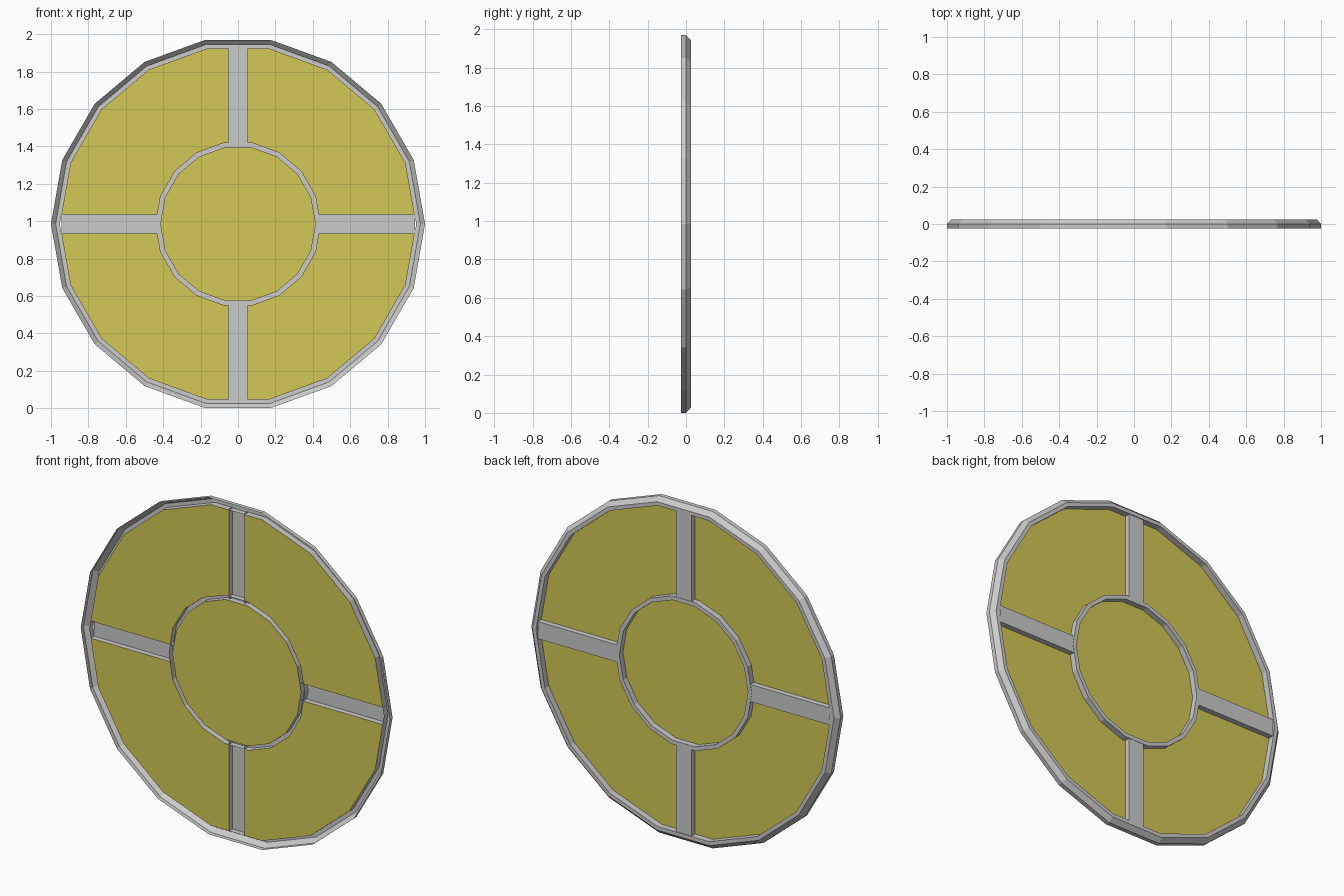
import bpy, bmesh
from math import cos, sin, radians

if "Cube" in bpy.data.objects:
    bpy.data.objects.remove(bpy.data.objects["Cube"])

CZ = 0.985      # hub height
SIDES = 18
PANEL_Y = -0.012  # plane of the yellow panels
HALF = 0.05     # half spoke width

yellow = bpy.data.materials.new("yellow")
yellow.diffuse_color = (0.65, 0.58, 0.09, 1)
yellow.use_nodes = True
yellow.node_tree.nodes["Principled BSDF"].inputs["Base Color"].default_value = yellow.diffuse_color


def finish(bm, name, mat=None):
    me = bpy.data.meshes.new(name)
    bm.to_mesh(me)
    bm.free()
    ob = bpy.data.objects.new(name, me)
    ob.location.z = CZ
    bpy.context.collection.objects.link(ob)
    if mat:
        me.materials.append(mat)
    return ob


def lathe(profile):
    """Sweep an open (radius, y) profile around the y axis."""
    bm = bmesh.new()
    loops = []
    for r, y in profile:
        loops.append([bm.verts.new((r * cos(radians(i * 360 / SIDES)), y,
                                    r * sin(radians(i * 360 / SIDES))))
                      for i in range(SIDES)])
    for a, b in zip(loops, loops[1:]):
        for i in range(SIDES):
            j = (i + 1) % SIDES
            bm.faces.new((a[i], b[i], b[j], a[j]))
    return bm


# Outer rim: thin shell, open at the front
finish(lathe([(1, -0.025), (1, 0), (0.975, 0.025), (0.953, 0.025),
              (0.953, PANEL_Y)]), "outer_rim")

# Inner ring: shallow channel
finish(lathe([(0.44, PANEL_Y), (0.44, 0.022), (0.416, 0.022),
              (0.416, PANEL_Y)]), "inner_ring")

# Outer panels: annulus with the spoke strips cut away
bm = lathe([(0.953, PANEL_Y), (0.44, PANEL_Y)])
for axis in ((1, 0, 0), (0, 0, 1)):
    for s in (-HALF, HALF):
        bmesh.ops.bisect_plane(bm, geom=bm.verts[:] + bm.edges[:] + bm.faces[:],
                               plane_co=[s * a for a in axis], plane_no=axis)
strip = [f for f in bm.faces
         if min(abs(f.calc_center_median().x), abs(f.calc_center_median().z)) < HALF - 0.001]
bmesh.ops.delete(bm, geom=strip, context='FACES')
finish(bm, "outer_panels", yellow)

# Centre panel
bm = bmesh.new()
bm.faces.new([bm.verts.new((0.416 * cos(radians(i * 20)), PANEL_Y,
                            0.416 * sin(radians(i * 20)))) for i in range(SIDES)])
finish(bm, "centre_panel", yellow)

# Spokes: U-shaped channels open to the front
for k, name in enumerate(("right", "top", "left", "bottom")):
    bm = bmesh.new()
    section = [(-HALF, PANEL_Y), (-HALF, 0.02), (HALF, 0.02), (HALF, PANEL_Y)]
    ends = [[bm.verts.new((x, y, w)) for w, y in section] for x in (0.416, 0.945)]
    for i in range(3):
        bm.faces.new((ends[0][i], ends[1][i], ends[1][i + 1], ends[0][i + 1]))
    ob = finish(bm, "spoke_" + name)
    ob.rotation_euler.y = radians(-90 * k)
